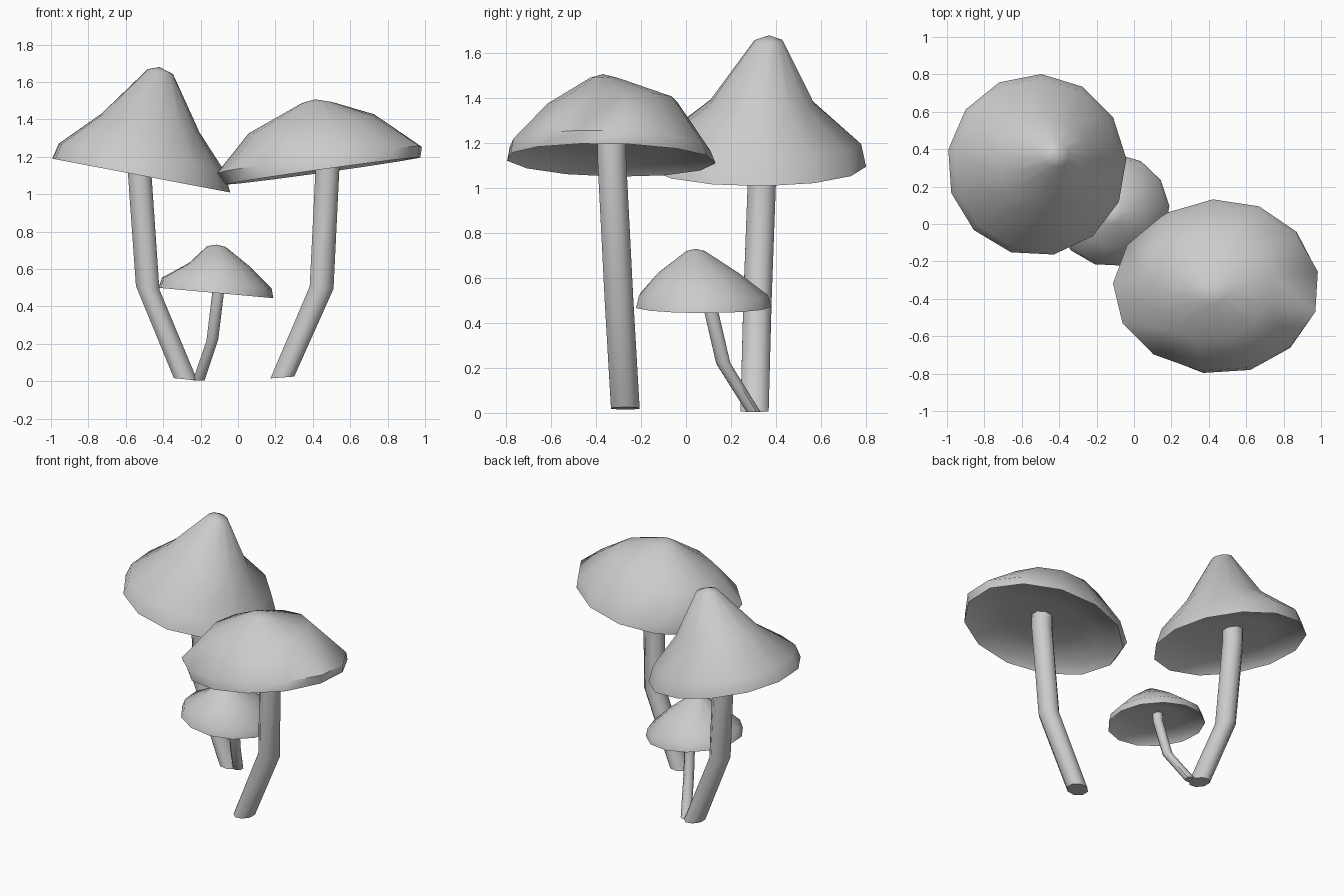
import bpy, bmesh, math

if "Cube" in bpy.data.objects:
    bpy.data.objects.remove(bpy.data.objects["Cube"])


def ring(bm, cx, cy, cz, rx, ry, sx, sy, sides, phase):
    """Tilted elliptical loop: sx and sy are its height slopes along x and y."""
    verts = []
    for i in range(sides):
        a = phase + 2 * math.pi * i / sides
        dx, dy = rx * math.cos(a), ry * math.sin(a)
        verts.append(bm.verts.new((cx + dx, cy + dy, cz + sx * dx + sy * dy)))
    return verts


def bridge(bm, a, b):
    n = len(a)
    for i in range(n):
        j = (i + 1) % n
        bm.faces.new((a[i], a[j], b[j], b[i]))


def fan(bm, loop, point):
    tip = bm.verts.new(point)
    n = len(loop)
    for i in range(n):
        bm.faces.new((loop[i], loop[(i + 1) % n], tip))


def finish(bm, name, angle):
    bmesh.ops.recalc_face_normals(bm, faces=bm.faces[:])
    mesh = bpy.data.meshes.new(name)
    bm.to_mesh(mesh)
    bm.free()
    obj = bpy.data.objects.new(name, mesh)
    bpy.context.collection.objects.link(obj)
    bpy.ops.object.select_all(action='DESELECT')
    obj.select_set(True)
    bpy.context.view_layer.objects.active = obj
    bpy.ops.object.shade_smooth_by_angle(angle=math.radians(angle))
    return obj


def cap(name, rings, apex, depth, phase=4, sides=13):
    bm = bmesh.new()
    ph = math.radians(phase)
    # hollow underside, derived from the rim loop
    cx, cy, cz, rx, ry, sx, sy = rings[0]
    under = [(cx, cy, cz + depth * h, rx * s, ry * s, sx, sy)
             for s, h in ((0.5, 0.85), (0.92, 0.5))]
    loops = [ring(bm, *r, sides, ph) for r in under + rings]
    for a, b in zip(loops, loops[1:]):
        bridge(bm, a, b)
    fan(bm, loops[0], (cx, cy, cz + depth))
    fan(bm, loops[-1], apex)
    return finish(bm, name, 50)


def stem(name, path, radius, sides=8):
    bm = bmesh.new()
    loops = [ring(bm, x, y, z, radius, radius, sx, 0, sides, math.pi / 8)
             for x, y, z, sx in path]
    for a, b in zip(loops, loops[1:]):
        bridge(bm, a, b)
    bm.faces.new(loops[0])
    bm.faces.new(loops[-1])
    return finish(bm, name, 50)


# tall pointed mushroom, back left
cap("pointed_cap", [
    (-0.52, 0.315, 1.10, 0.48, 0.487, -0.19, 0),
    (-0.52, 0.32, 1.20, 0.445, 0.46, -0.16, 0),
    (-0.47, 0.335, 1.38, 0.265, 0.235, -0.19, 0),
    (-0.415, 0.367, 1.655, 0.068, 0.065, -0.2, 0)],
    (-0.42, 0.37, 1.68), 0.09)
stem("pointed_stem", [
    (-0.28, 0.305, 0.01, -0.1), (-0.483, 0.318, 0.50, -0.15),
    (-0.525, 0.34, 1.10, 0), (-0.525, 0.34, 1.19, -0.19)], 0.068)

# wide mushroom, front right
cap("wide_cap", [
    (0.46, -0.335, 1.125, 0.525, 0.468, 0.14, -0.02),
    (0.44, -0.34, 1.185, 0.553, 0.45, 0.13, -0.03),
    (0.395, -0.335, 1.375, 0.338, 0.295, 0.15, 0.05),
    (0.42, -0.365, 1.49, 0.08, 0.065, 0.05, 0)],
    (0.41, -0.37, 1.507), 0.085, phase=11)
stem("wide_stem", [
    (0.237, -0.27, 0.02, 0.08), (0.447, -0.298, 0.50, -0.1),
    (0.478, -0.33, 1.13, 0), (0.475, -0.33, 1.21, 0.14)], 0.069)

# small mushroom in the middle
cap("small_cap", [
    (-0.12, 0.075, 0.472, 0.31, 0.303, -0.09, 0),
    (-0.115, 0.075, 0.525, 0.295, 0.29, -0.1, 0),
    (-0.10, 0.053, 0.622, 0.165, 0.183, -0.06, 0),
    (-0.115, 0.043, 0.72, 0.05, 0.042, -0.05, 0)],
    (-0.115, 0.043, 0.73), 0.06)
stem("small_stem", [
    (-0.21, 0.30, 0.005, 0), (-0.137, 0.166, 0.22, 0.1),
    (-0.107, 0.108, 0.47, 0), (-0.107, 0.104, 0.53, -0.09)], 0.034)
